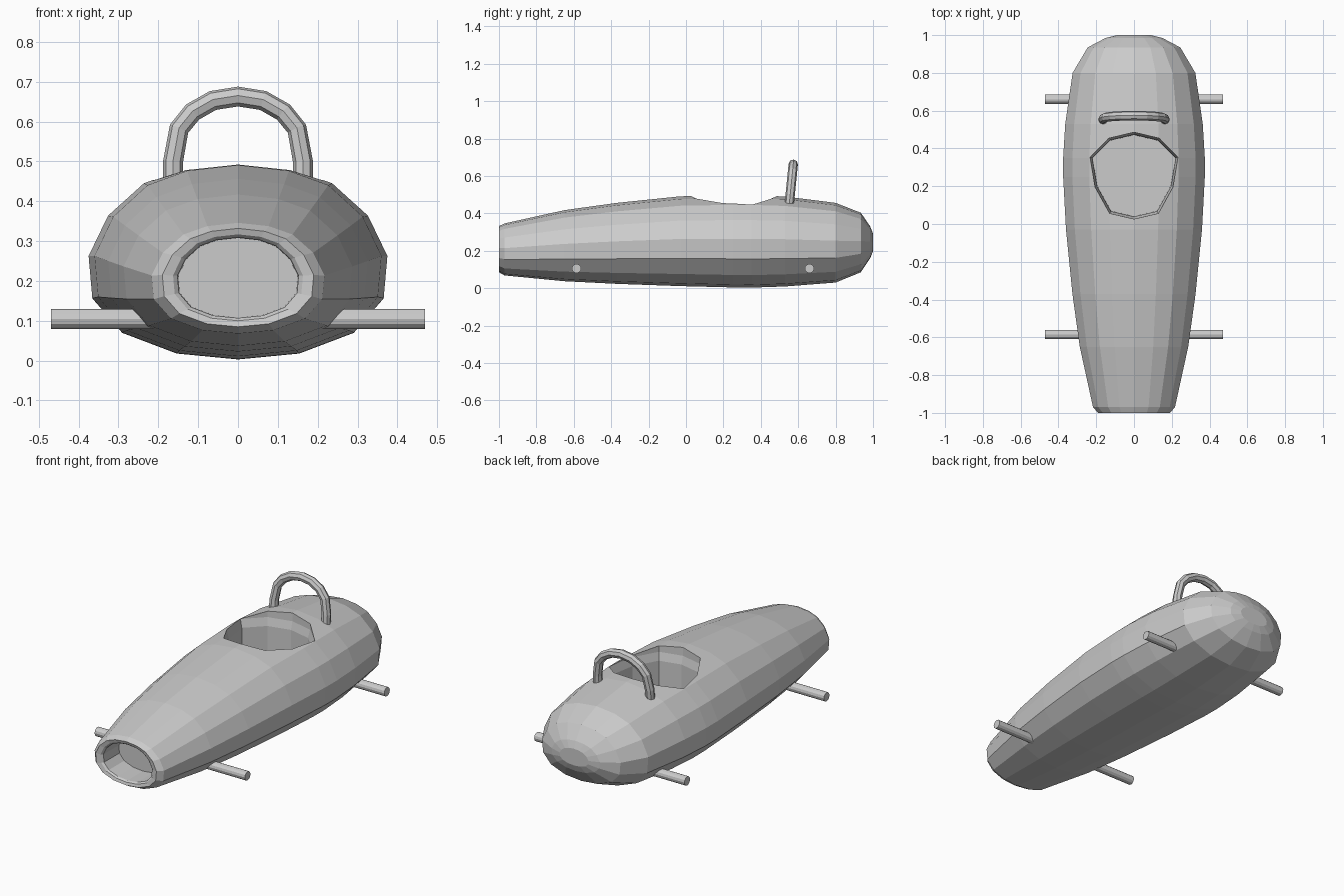
import bpy, bmesh, math

if "Cube" in bpy.data.objects:
    bpy.data.objects.remove(bpy.data.objects["Cube"])


def loft(name, rings):
    """Skin closed rings of equal length, capping both ends."""
    bm = bmesh.new()
    loops = [[bm.verts.new(p) for p in ring] for ring in rings]
    n = len(loops[0])
    for a, b in zip(loops, loops[1:]):
        for i in range(n):
            j = (i + 1) % n
            bm.faces.new((a[i], a[j], b[j], b[i]))
    bm.faces.new(loops[0])
    bm.faces.new(loops[-1])
    bmesh.ops.recalc_face_normals(bm, faces=bm.faces)
    mesh = bpy.data.meshes.new(name)
    bm.to_mesh(mesh)
    bm.free()
    obj = bpy.data.objects.new(name, mesh)
    bpy.context.collection.objects.link(obj)
    return obj


def mirrored(half):
    """Complete a half outline whose first and last points lie on x = 0."""
    return half + [(-x, v) for x, v in reversed(half[1:-1])]


# Body: 16-sided section (half width fraction, height fraction)
section = mirrored([(0, 1), (.355, .97), (.63, .895), (.87, .73), (1, .525),
                    (.975, .31), (.775, .135), (.41, .03), (0, 0)])
# Stations: y, half width, bottom, top (first three form the air intake)
stations = [
    (-.85, .150, .108, .308), (-.985, .152, .107, .309), (-.995, .163, .100, .317),
    (-1.0, .190, .085, .332), (-.97, .217, .068, .346), (-.65, .287, .037, .417),
    (-.37, .326, .023, .456), (-.03, .360, .011, .491), (.25, .375, .004, .497),
    (.35, .375, .003, .497), (.53, .364, .009, .490), (.80, .325, .030, .456),
    (.935, .245, .085, .403), (.985, .150, .160, .330), (1.0, .090, .197, .291)]
body = loft("body", [[(u * w, y, lo + v * (hi - lo)) for u, v in section]
                     for y, w, lo, hi in stations])

# Cockpit opening: tapered ten-sided cutter with a small bevelled lip
outline = mirrored([(0, .487), (.135, .455), (.235, .355), (.208, .195),
                    (.13, .055), (0, .025)])
cutter = loft("cockpit_cutter",
              [[(x * s, .26 + (y - .26) * s, z) for x, y in outline]
               for s, z in ((.93, .13), (.94, .40), (.99, .445), (1.0, .55))])
cutter.hide_render = True
mod = body.modifiers.new("cockpit", 'BOOLEAN')
mod.operation = 'DIFFERENCE'
mod.solver = 'EXACT'
mod.object = cutter
bpy.context.view_layer.objects.active = body
bpy.ops.object.modifier_apply(modifier=mod.name)
bpy.data.objects.remove(cutter)

# Roll hoop: bent tube leaning slightly backwards
arch = [(.163, .45), (.163, .50), (.148, .582), (.114, .624), (.063, .653)]
path = arch + [(0, .663)] + [(-x, z) for x, z in reversed(arch)]
curve = bpy.data.curves.new("roll_hoop", 'CURVE')
curve.dimensions = '3D'
curve.bevel_depth = .025
curve.bevel_resolution = 2
curve.use_fill_caps = True
spline = curve.splines.new('POLY')
spline.points.add(len(path) - 1)
for p, (x, z) in zip(spline.points, path):
    p.co = (x, .552 + (z - .45) * .1, z, 1)
spline.use_smooth = False
hoop = bpy.data.objects.new("roll_hoop", curve)
bpy.context.collection.objects.link(hoop)

# Axles
for name, y in (("front_axle", -.585), ("rear_axle", .66)):
    bpy.ops.mesh.primitive_cylinder_add(vertices=12, radius=.025, depth=.94,
                                        location=(0, y, .105),
                                        rotation=(0, math.pi / 2, 0))
    bpy.context.object.name = name
